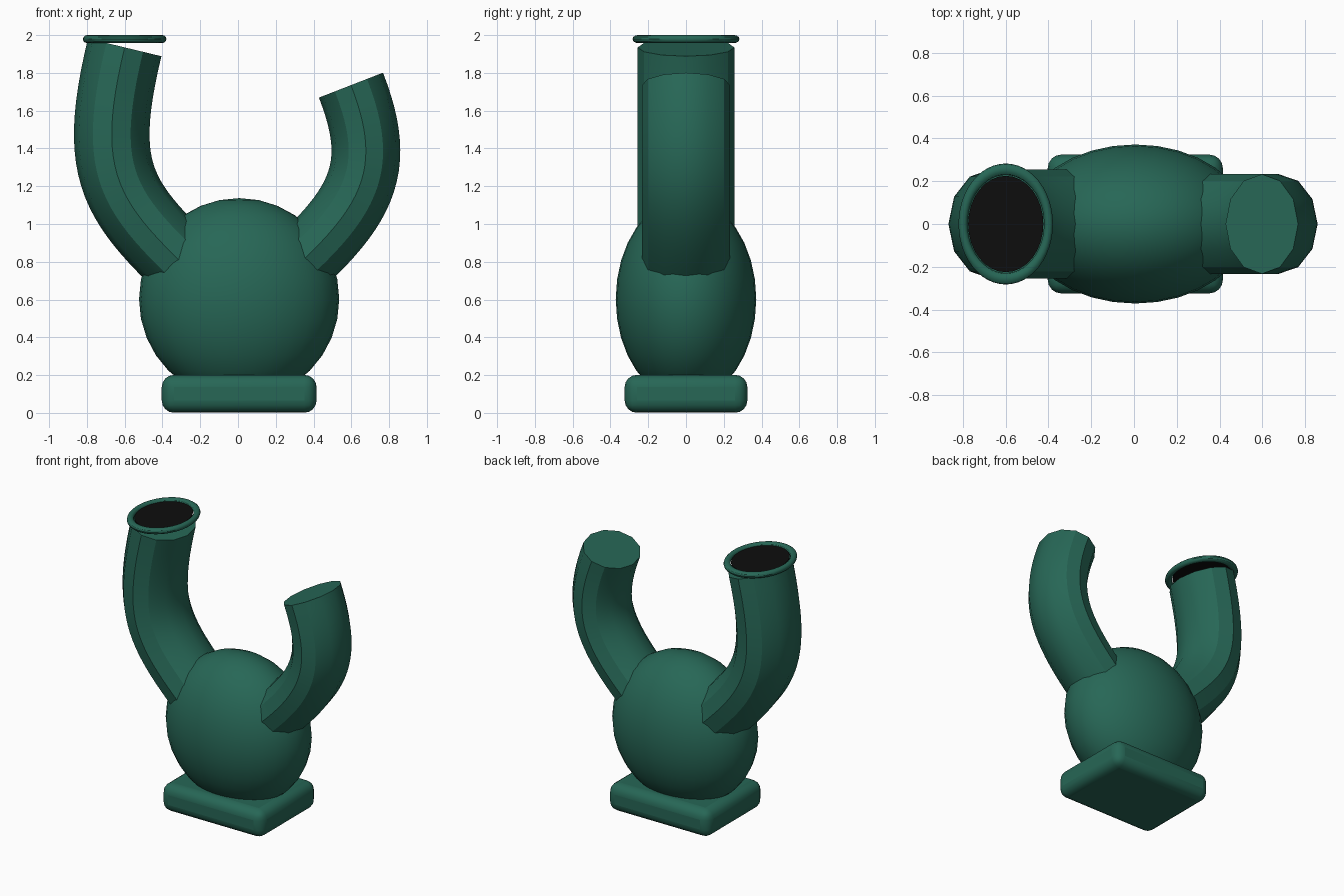
import bpy, bmesh, math
from mathutils import Vector

cube = bpy.data.objects.get("Cube")
if cube:
    bpy.data.objects.remove(cube, do_unlink=True)


def make_material(name, color):
    mat = bpy.data.materials.new(name)
    mat.use_nodes = True
    mat.diffuse_color = color
    mat.node_tree.nodes["Principled BSDF"].inputs["Base Color"].default_value = color
    return mat


green = make_material("deep green", (0.02, 0.135, 0.093, 1))
black = make_material("black", (0.004, 0.004, 0.004, 1))


def finish(obj, name, mat):
    obj.name = name
    obj.data.materials.append(mat)
    bpy.ops.object.select_all(action="DESELECT")
    obj.select_set(True)
    bpy.context.view_layer.objects.active = obj
    bpy.ops.object.transform_apply(location=False, rotation=False, scale=True)
    bpy.ops.object.shade_smooth_by_angle(angle=math.radians(31))
    return obj


def bent_tube(name, controls, in_plane, depth, sides=12, steps=24):
    """Oval tube swept along a cubic curve in the xz plane, capped at both ends."""
    a, b, c, d = (Vector((x, 0, z)) for x, z in controls)
    bm = bmesh.new()
    rings = []
    for i in range(steps + 1):
        t = i / steps
        s = 1 - t
        centre = a * s**3 + b * 3 * s * s * t + c * 3 * s * t * t + d * t**3
        tangent = ((b - a) * s * s + (c - b) * 2 * s * t + (d - c) * t * t).normalized()
        across = Vector((tangent.z, 0, -tangent.x))
        ring = []
        for k in range(sides):
            ang = math.tau * k / sides
            offset = across * in_plane * math.cos(ang) + Vector((0, depth * math.sin(ang), 0))
            ring.append(bm.verts.new(centre + offset))
        rings.append(ring)
    for low, high in zip(rings, rings[1:]):
        for k in range(sides):
            n = (k + 1) % sides
            bm.faces.new((low[k], low[n], high[n], high[k]))
    bm.faces.new(rings[0])
    bm.faces.new(rings[-1])
    bmesh.ops.recalc_face_normals(bm, faces=bm.faces)
    mesh = bpy.data.meshes.new(name)
    bm.to_mesh(mesh)
    bm.free()
    obj = bpy.data.objects.new(name, mesh)
    bpy.context.collection.objects.link(obj)
    return finish(obj, name, green)


# Rounded plinth
bpy.ops.mesh.primitive_cube_add(size=1, location=(0.006, 0, 0.101))
plinth = bpy.context.object
plinth.scale = (0.82, 0.65, 0.2)
finish(plinth, "base", green)
bevel = plinth.modifiers.new("round edges", "BEVEL")
bevel.width = 0.065
bevel.segments = 4
bevel.limit_method = "NONE"

# Flattened round body
bpy.ops.mesh.primitive_uv_sphere_add(segments=32, ring_count=16, radius=1, location=(0.006, 0, 0.602))
body = bpy.context.object
body.scale = (0.53, 0.372, 0.535)
finish(body, "body", green)

# Two curved pipes
bent_tube("right_pipe", [(-0.2, 0.7), (-0.632, 1.114), (-0.765, 1.25), (-0.6, 1.935)], 0.2, 0.256)
bent_tube("left_pipe", [(0.2, 0.68), (0.66, 1.08), (0.775, 1.28), (0.598, 1.735)], 0.182, 0.233)

# Rim and dark mouth above the taller pipe
bpy.ops.mesh.primitive_torus_add(major_radius=0.2, minor_radius=0.021, major_segments=48,
                                 minor_segments=12, location=(-0.6, 0, 1.979))
rim = bpy.context.object
rim.scale = (1, 1.28, 1)
finish(rim, "mouth_rim", green)

bpy.ops.mesh.primitive_cylinder_add(vertices=32, radius=0.176, depth=0.008, location=(-0.6, 0, 1.982))
mouth = bpy.context.object
mouth.scale = (1, 1.28, 1)
finish(mouth, "mouth_opening", black)
